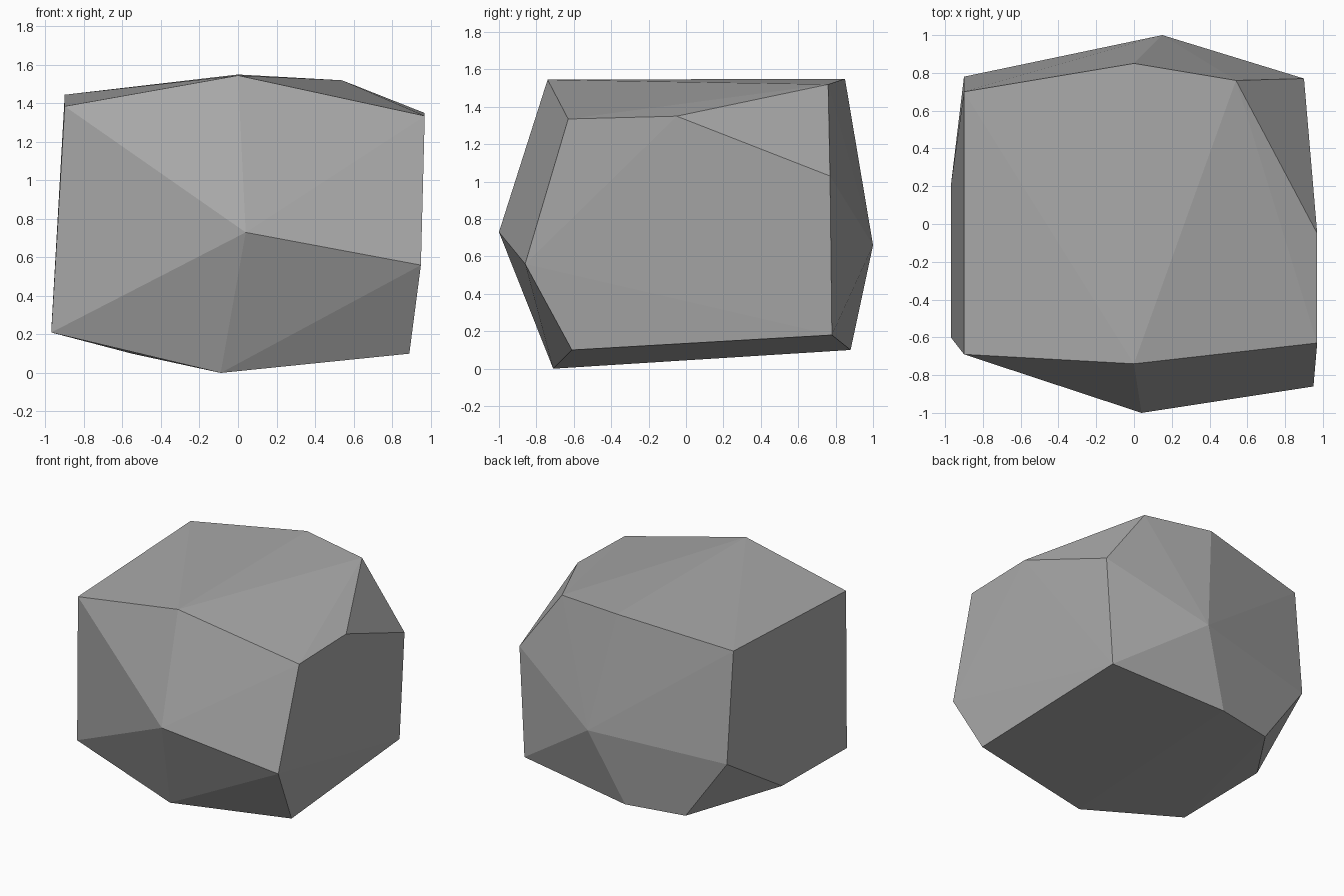
import bpy
import bmesh

default_cube = bpy.data.objects.get("Cube")
if default_cube:
    bpy.data.objects.remove(default_cube, do_unlink=True)


def make_material(name, colour):
    material = bpy.data.materials.new(name)
    material.use_nodes = True
    material.diffuse_color = colour
    material.node_tree.nodes["Principled BSDF"].inputs["Base Color"].default_value = colour
    return material


def make_hull(name, corners, material):
    """Wrap a tight faceted skin around the corner points."""
    bm = bmesh.new()
    for corner in corners:
        bm.verts.new(corner)
    bmesh.ops.convex_hull(bm, input=bm.verts[:])
    bmesh.ops.recalc_face_normals(bm, faces=bm.faces[:])
    for face in bm.faces:
        face.smooth = False
    mesh = bpy.data.meshes.new(name)
    bm.to_mesh(mesh)
    bm.free()
    mesh.materials.append(material)
    rock = bpy.data.objects.new(name, mesh)
    bpy.context.collection.objects.link(rock)
    return rock


# Flat crown of the stone
crown = [
    (0, -.74, 1.545), (.97, -.63, 1.335), (.97, -.05, 1.35), (.54, .76, 1.52),
    (0, .85, 1.55), (-.9, .7, 1.445), (-.9, -.69, 1.385),
]
# Widest corners around the middle
girdle = [
    (.04, -1, .73), (.95, -.86, .56), (.9, .77, 1.03),
    (.15, 1, .66), (-.9, .78, .59),
]
# Underside corners
base = [
    (-.09, -.71, 0), (.89, -.61, .1), (.85, .78, .18), (-.09, .88, .1),
    (-.55, .79, .1), (-.97, .2, .22), (-.97, -.6, .21),
]

stone_grey = make_material("stone grey", (.4, .4, .4, 1))
make_hull("rock", crown + girdle + base, stone_grey)
